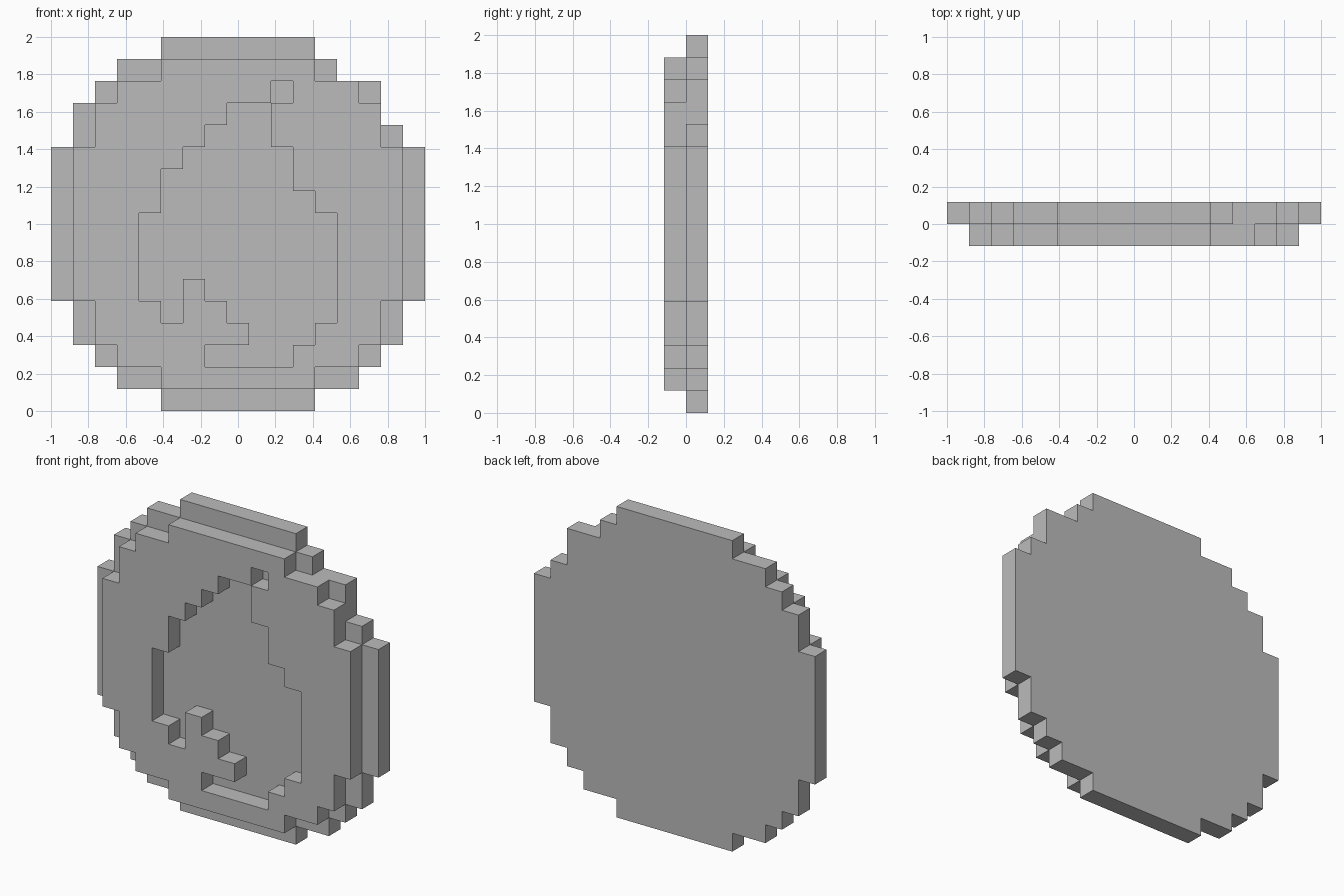
import bpy
import bmesh

cube = bpy.data.objects.get("Cube")
if cube:
    bpy.data.objects.remove(cube, do_unlink=True)

N = 17          # cells across the disc
U = 2 / N       # cell size

grey = bpy.data.materials.new("plain_grey")
grey.use_nodes = True
grey.diffuse_color = (0.5, 0.5, 0.5, 1)
grey.node_tree.nodes["Principled BSDF"].inputs["Base Color"].default_value = (0.5, 0.5, 0.5, 1)


def cells(first_row, spans):
    """Expand 'first:last' column spans, listed from the bottom row up."""
    result = set()
    for row, span in enumerate(spans.split(), first_row):
        a, b = map(int, span.split(":"))
        result |= {(col, row) for col in range(a, b + 1)}
    return result


def block_layer(name, filled, y0, y1):
    """Slab of square cells, with side walls only along the outline."""
    bm = bmesh.new()

    def quad(*corners):
        bm.faces.new([bm.verts.new((c * U - 1, y, r * U)) for c, y, r in corners])

    for c, r in sorted(filled):
        d, s = c + 1, r + 1
        quad((c, y0, r), (d, y0, r), (d, y0, s), (c, y0, s))
        quad((c, y1, s), (d, y1, s), (d, y1, r), (c, y1, r))
        if (c - 1, r) not in filled:
            quad((c, y0, r), (c, y0, s), (c, y1, s), (c, y1, r))
        if (d, r) not in filled:
            quad((d, y0, r), (d, y1, r), (d, y1, s), (d, y0, s))
        if (c, r - 1) not in filled:
            quad((c, y0, r), (c, y1, r), (d, y1, r), (d, y0, r))
        if (c, s) not in filled:
            quad((c, y0, s), (d, y0, s), (d, y1, s), (c, y1, s))
    bmesh.ops.remove_doubles(bm, verts=bm.verts, dist=U / 100)
    mesh = bpy.data.meshes.new(name)
    bm.to_mesh(mesh)
    bm.free()
    mesh.materials.append(grey)
    bpy.context.collection.objects.link(bpy.data.objects.new(name, mesh))


# Solid back disc, with its uneven upper right edge
back = cells(0, "5:11 3:13 2:14 1:15 1:15 " + "0:16 " * 7 + "1:15 1:14 2:14 3:12 5:11")

# Front disc outline, one cell smaller
front = cells(1, "5:11 3:13 2:14 2:14 " + "1:15 " * 7 + "2:14 2:14 3:13 5:11")

# Drop-shaped recess, and the stepped glint standing inside it
drop = cells(2, "7:10 7:11 5:12 " + "4:12 " * 4 + "5:11 5:10 6:10 7:9 8:9 10:10")
glint = cells(3, "7:8 6:7 6:6")

block_layer("back_disc", back, 0, U)
block_layer("front_rim", front - drop, -U, 0)
block_layer("drop_glint", glint, -U, 0)
